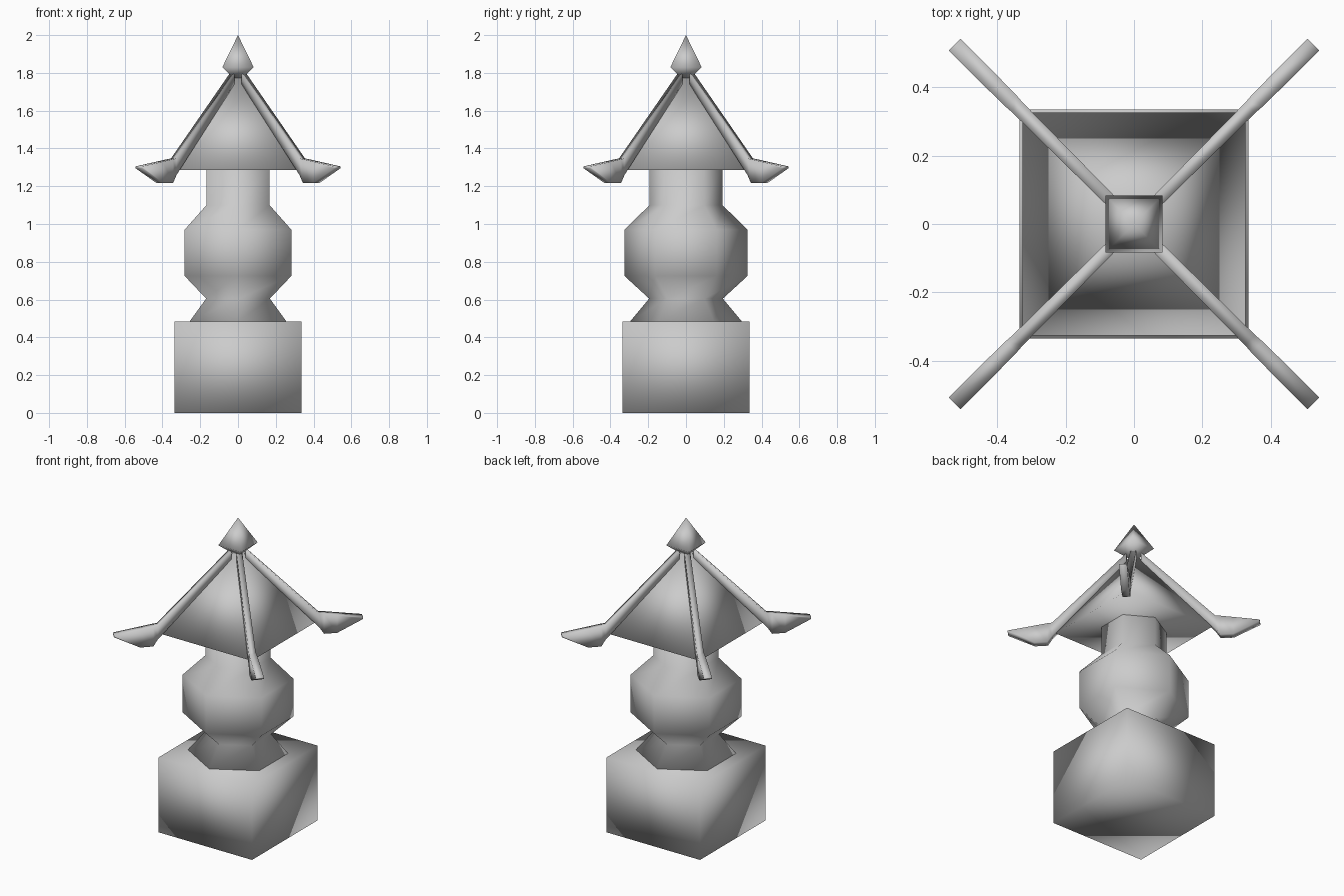
import bpy, bmesh, math
from mathutils import Vector

cube = bpy.data.objects.get("Cube")
if cube:
    bpy.data.objects.remove(cube, do_unlink=True)

stone = bpy.data.materials.new("grey_stone")
stone.use_nodes = True
stone.diffuse_color = (0.6, 0.6, 0.6, 1)
stone.node_tree.nodes["Principled BSDF"].inputs["Base Color"].default_value = (0.6, 0.6, 0.6, 1)


def finish(name, bm):
    bmesh.ops.recalc_face_normals(bm, faces=bm.faces)
    mesh = bpy.data.meshes.new(name)
    bm.to_mesh(mesh)
    bm.free()
    mesh.materials.append(stone)
    mesh.shade_smooth()
    obj = bpy.data.objects.new(name, mesh)
    bpy.context.collection.objects.link(obj)
    return obj


def turned(name, sides, phase, profile):
    """Stack regular polygons of (radius, height); zero radius makes a point."""
    bm = bmesh.new()
    rings = []
    for r, z in profile:
        count = sides if r > 0 else 1
        rings.append([bm.verts.new((r * math.cos(phase + math.tau * i / sides),
                                    r * math.sin(phase + math.tau * i / sides), z))
                      for i in range(count)])
    for a, b in zip(rings, rings[1:]):
        for i in range(sides):
            j = (i + 1) % sides
            corners = [a[i % len(a)], a[j % len(a)], b[j % len(b)], b[i % len(b)]]
            bm.faces.new(list(dict.fromkeys(corners)))
    for ring in (rings[0], rings[-1]):
        if len(ring) > 1:
            bm.faces.new(ring)
    return finish(name, bm)


def rib(name, sx, sy):
    """Corner rib with an upturned end, swept as pairs of top and bottom points."""
    stations = [(0.03, 1.80, 1.74, 0.017), (0.34, 1.347, 1.26, 0.021),
                (0.36, 1.343, 1.217, 0.023), (0.415, 1.330, 1.217, 0.024),
                (0.525, 1.305, 1.295, 0.024)]
    along = Vector((sx, sy, 0))
    across = Vector((-sy, sx, 0)).normalized()
    bm = bmesh.new()
    rings = []
    for d, top, bottom, half in stations:
        rings.append([bm.verts.new(along * d + across * s * half + Vector((0, 0, z)))
                      for s, z in ((-1, bottom), (1, bottom), (1, top), (-1, top))])
    for a, b in zip(rings, rings[1:]):
        for i in range(4):
            j = (i + 1) % 4
            bm.faces.new((a[i], a[j], b[j], b[i]))
    bm.faces.new(rings[0])
    bm.faces.new(rings[-1])
    return finish(name, bm)


square = math.pi / 4
root2 = math.sqrt(2)

# Square plinth
turned("base", 4, square, [(0.335 * root2, 0), (0.335 * root2, 0.485)])

# Six-sided body with waist, belly and neck
turned("body", 6, math.pi / 2, [(0.295, 0.485), (0.195, 0.605), (0.326, 0.725),
                                (0.326, 0.97), (0.193, 1.10), (0.193, 1.30)])

# Pyramid roof and pointed finial
turned("roof", 4, square, [(0.327 * root2, 1.285), (0, 1.81)])
turned("finial", 4, square, [(0, 1.75), (0.083 * root2, 1.83), (0, 2.0)])

# Four corner ribs
for side, sx in (("left", 1), ("right", -1)):
    for end, sy in (("front", -1), ("back", 1)):
        rib(f"roof_rib_{end}_{side}", sx, sy)
